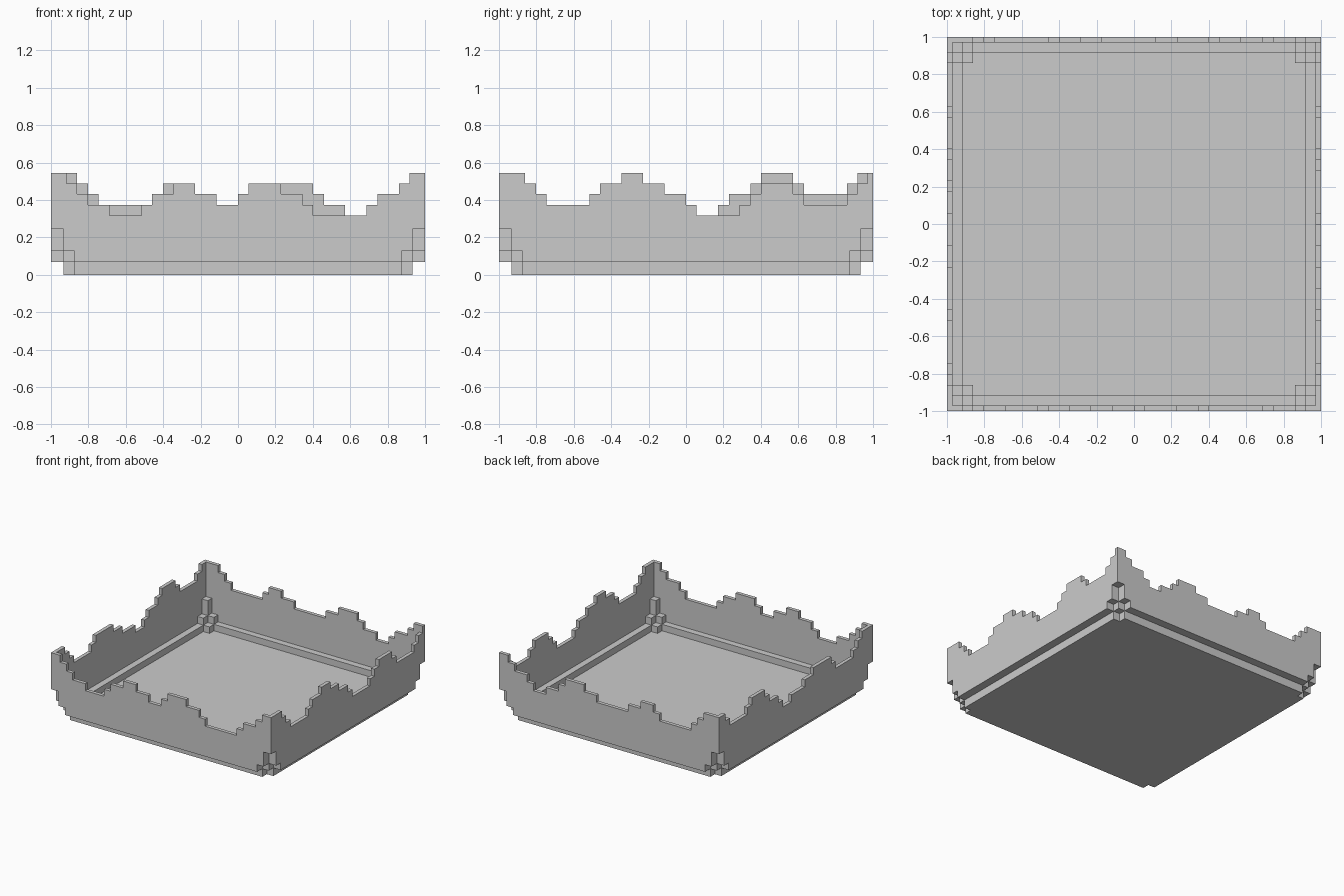
import bpy, bmesh, math

if "Cube" in bpy.data.objects:
    bpy.data.objects.remove(bpy.data.objects["Cube"])

T = 0.03                 # shell thickness
CELL = 2 * 0.917 / 32    # width of one step along a wall
# stepped heights of the torn rim, one digit per column (both ends included)
RIM = {
    "front": "4321100012233221123332210000012234",
    "back":  "4432111112332211111223332110012234",
    "right": "4432111123344332210000123332111123",
    "left":  "4432111123333221110012234443222234",
}


def rim_height(wall, u):
    i = min(33, max(0, math.floor((u + 0.917) / CELL) + 1))
    return 0.316 + 0.0573 * int(RIM[wall][i])


def in_body(a, b, z, skin, l1, l2, post):
    """Box with stair-stepped edges; a, b, z are depths from side, end, bottom."""
    if min(a, b, z) < skin:
        return False
    la, lb, lz = [0 if d < l1 else 1 if d < l2 else 2 for d in (a, b, z)]
    if lz == 0 and (la == 0 or lb == 0):
        return False
    if la == 0 and lb == 0 and z < post:
        return False
    return sorted((la, lb, lz)) != [0, 1, 1]


def filled(x, y, z):
    a, b = 1 - abs(x), 1 - abs(y)
    if not in_body(a, b, z, 0, 0.067, 0.126, 0.245):
        return False
    if in_body(a, b, z, T, 0.083, 0.14, 0.262):
        return False
    if z < 0.31:
        return True
    top = 0
    if b < T:
        top = rim_height("front" if y < 0 else "back", x)
    if a < T:
        top = max(top, rim_height("left" if x < 0 else "right", y))
    return z < top


# uneven grid of cells that contains every step edge
half = [1, 1 - T, 0.933, 0.874, 0.86]
us = sorted({round(s * h, 4) for h in half for s in (-1, 1)}
            | {round(-0.917 + CELL * k, 4) for k in range(33)})
zs = [0, T, 0.067, 0.083, 0.126, 0.14, 0.245, 0.262] + [0.316 + 0.0573 * k for k in range(5)]
axes = (us, us, zs)
mids = [[(p + q) / 2 for p, q in zip(ax, ax[1:])] for ax in axes]
cells = {(i, j, k)
         for i, x in enumerate(mids[0])
         for j, y in enumerate(mids[1])
         for k, z in enumerate(mids[2]) if filled(x, y, z)}

# skin the exposed sides of the filled cells
bm = bmesh.new()
verts = {}


def vert(key):
    if key not in verts:
        verts[key] = bm.verts.new([axes[n][key[n]] for n in range(3)])
    return verts[key]


for c in cells:
    for d in range(3):
        e, f = (d + 1) % 3, (d + 2) % 3
        for side in (0, 1):
            n = list(c)
            n[d] += 2 * side - 1
            if tuple(n) in cells:
                continue
            quad = []
            for p, q in ((0, 0), (1, 0), (1, 1), (0, 1)):
                key = list(c)
                key[d] += side
                key[e] += p
                key[f] += q
                quad.append(vert(tuple(key)))
            bm.faces.new(quad if side else quad[::-1])

# merge flat areas into single faces
bmesh.ops.dissolve_limit(bm, angle_limit=0.01, verts=bm.verts[:], edges=bm.edges[:])
mesh = bpy.data.meshes.new("broken_shell")
bm.to_mesh(mesh)
bm.free()
shell = bpy.data.objects.new("broken_shell", mesh)
bpy.context.collection.objects.link(shell)
